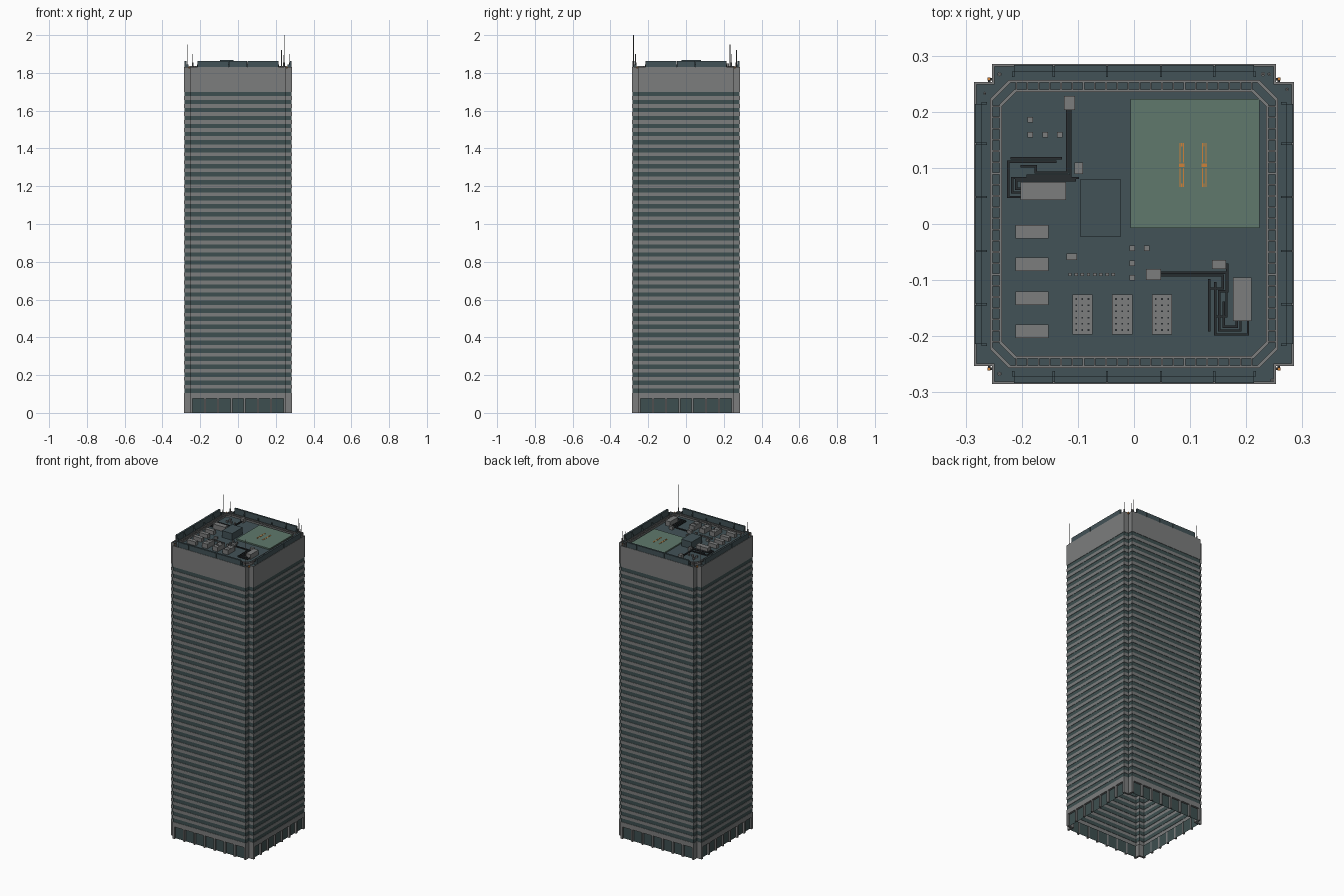
import bpy, bmesh, math
from mathutils import Vector, Matrix

if "Cube" in bpy.data.objects:
    bpy.data.objects.remove(bpy.data.objects["Cube"])


def material(name, c):
    m = bpy.data.materials.new(name)
    m.diffuse_color = (*c, 1)
    m.use_nodes = True
    m.node_tree.nodes["Principled BSDF"].inputs["Base Color"].default_value = m.diffuse_color
    return m


GRAY = material("concrete gray", (0.20, 0.205, 0.205))
GLASS = material("window glass", (0.048, 0.078, 0.08))
ROOF = material("roof slate", (0.055, 0.085, 0.095))
PAD = material("pad green", (0.115, 0.19, 0.15))
ORANGE = material("marking orange", (0.62, 0.22, 0.04))
BLACK = material("pipe black", (0.022, 0.026, 0.03))

A, B = 0.285, 0.253          # outer face and notch position
DECK, TOP = 1.826, 1.832     # roof deck and rim heights


def finish(name, bm, *mats):
    me = bpy.data.meshes.new(name)
    bm.to_mesh(me)
    bm.free()
    for m in mats:
        me.materials.append(m)
    ob = bpy.data.objects.new(name, me)
    bpy.context.collection.objects.link(ob)
    return ob


def add_box(bm, x0, x1, y0, y1, z0, z1):
    m = Matrix.Translation(((x0 + x1) / 2, (y0 + y1) / 2, (z0 + z1) / 2)) @ \
        Matrix.Diagonal((abs(x1 - x0), abs(y1 - y0), abs(z1 - z0), 1))
    bmesh.ops.create_cube(bm, size=1, matrix=m)


def boxes(name, items, mat, turns=1):
    """Boxes, optionally repeated on all four sides of the tower."""
    bm = bmesh.new()
    for b in items:
        add_box(bm, *b)
    src = bm.verts[:] + bm.edges[:] + bm.faces[:]
    for k in range(1, turns):
        d = bmesh.ops.duplicate(bm, geom=src)
        bmesh.ops.rotate(bm, matrix=Matrix.Rotation(k * math.pi / 2, 3, 'Z'),
                         verts=[v for v in d["geom"] if isinstance(v, bmesh.types.BMVert)])
    return finish(name, bm, mat)


def cross(off):
    """Square plan with notched corners, moved inward by off."""
    a, b = A - off, B - off
    side = [(a, -b), (a, b), (b, b)]
    pts = []
    for k in range(4):
        c, s = round(math.cos(k * math.pi / 2)), round(math.sin(k * math.pi / 2))
        pts += [(x * c - y * s, x * s + y * c) for x, y in side]
    return pts


def octagon(r, ch):
    return [(r, -r + ch), (r, r - ch), (r - ch, r), (-r + ch, r),
            (-r, r - ch), (-r, -r + ch), (-r + ch, -r), (r - ch, -r)]


def ring(name, outer, inner, z0, z1, mat):
    bm = bmesh.new()
    loops = [[bm.verts.new((x, y, z)) for x, y in p]
             for p, z in ((outer, z0), (outer, z1), (inner, z1), (inner, z0))]
    n = len(outer)
    for k in range(4):
        p, q = loops[k], loops[(k + 1) % 4]
        for i in range(n):
            j = (i + 1) % n
            bm.faces.new((p[i], p[j], q[j], q[i]))
    return finish(name, bm, mat)


# --- tower shell: hollow, open below, striped by floor ---
profile = [(0, .012), (.075, .012, 1), (.075, 0, 0), (.105, 0, 0)]
bands, z0, z1 = 38, .105, 1.70
pitch = (z1 - z0) / (bands - .46)
for k in range(bands):
    lo = z0 + k * pitch
    hi = lo + pitch * .54
    profile += [(lo, .002, 0), (hi, .002, 1), (hi, 0, 0)]
    profile.append((lo + pitch if k < bands - 1 else TOP, 0, 0))
bm = bmesh.new()
prev = None
for row in profile:
    cur = [bm.verts.new((x, y, row[0])) for x, y in cross(row[1])]
    if prev:
        for i in range(12):
            j = (i + 1) % 12
            f = bm.faces.new((prev[i], prev[j], cur[j], cur[i]))
            f.material_index = row[2]
            if row[0] == .075 and i % 3:      # notch walls are solid at street level
                f.material_index = 0
    prev = cur
finish("tower_shell", bm, GRAY, GLASS)

# --- street level columns and corner piers ---
w = 0.245
cols = [(-w + 2 * w * k / 7 - .005, -w + 2 * w * k / 7 + .005, -A, -A + .014, 0, .075) for k in range(1, 7)]
cols += [(s * .2405, s * B, -A, -.241, 0, .075) for s in (-1, 1)]
boxes("street_columns", cols, GRAY, 4)

# --- roof deck and rims ---
bm = bmesh.new()
bm.faces.new([bm.verts.new((x, y, DECK)) for x, y in cross(.001)])
finish("roof_deck", bm, ROOF)
ring("roof_edge_rim", cross(0), cross(.004), DECK, TOP, GRAY)
ring("track_outer_rail", octagon(.257, .034), octagon(.252, .032), DECK, 1.836, GRAY)
ring("track_inner_rail", octagon(.240, .027), octagon(.235, .025), DECK, 1.836, GRAY)
bars = [(-.21 + .02 * k - .0015, -.21 + .02 * k + .0015, -.253, -.238, DECK, 1.834) for k in range(22)]
boxes("track_cross_bars", bars, GRAY, 4)

# --- parapet screens on each side, with seams and braces ---
cuts = [-.215, -.143, -.048, .048, .143, .215]
screens = [(a + .001, b - .001, -.283, -.272, DECK, 1.863) for a, b in zip(cuts, cuts[1:])]
boxes("parapet_screens", screens, ROOF, 4)
boxes("screen_braces", [(x - .002, x + .002, -.272, -.262, DECK, 1.845) for x in cuts], ROOF, 4)

# --- helipad with markings ---
boxes("landing_pad", [(-.006, .224, -.007, .223, DECK, 1.834)], PAD)
marks = []
for x in (.085, .125):
    marks += [(x + s * .003 - .001, x + s * .003 + .001, .105 + t - .017, .105 + t + .017, 1.834, 1.835)
              for s in (-1, 1) for t in (-.022, .022)]
    marks += [(x - .005, x + .005, .102, .108, 1.834, 1.835)]
    marks += [(x - .001, x + .001, .105 + t - .003, .105 + t + .003, 1.834, 1.835) for t in (-.036, .036)]
boxes("pad_markings", marks, ORANGE)

# --- roof equipment ---
boxes("lift_house", [(-.095, -.024, -.023, .08, DECK, 1.868)], ROOF)
gear = [(-.202, -.121, .043, .075, DECK, 1.856), (.176, .209, -.173, -.095, DECK, 1.856),
        (.021, .048, -.1, -.08, DECK, 1.846), (.139, .164, -.08, -.064, DECK, 1.846),
        (-.125, -.105, .203, .228, DECK, 1.85), (-.106, -.091, .089, .11, DECK, 1.846),
        (-.12, -.102, -.064, -.053, DECK, 1.84)]
gear += [(-.211, -.152, y - .012, y + .012, DECK, 1.85) for y in (-.014, -.072, -.132, -.191)]
coolers = (-.092, -.021, .05)
gear += [(x - .018, x + .018, -.197, -.126, DECK, 1.854) for x in coolers]
boxes("plant_units", gear, GRAY)
vents = [(-.185, .186), (-.185, .159), (-.158, .159), (-.132, .159),
         (-.003, -.043), (.023, -.043), (-.003, -.07), (-.003, -.096)]
boxes("small_vents", [(x - .005, x + .005, y - .005, y + .005, DECK, 1.838) for x, y in vents], GRAY)
boxes("cooler_fans", [(x + i * .011 - .0015, x + i * .011 + .0015, y - .0015, y + .0015, 1.854, 1.8555)
                      for x in coolers for i in (-1, 0, 1)
                      for y in [-.189 + .0111 * j for j in range(6)]], BLACK)
boxes("valve_row", [(-.117 + .011 * k, -.111 + .011 * k, -.093, -.087, DECK, 1.836) for k in range(8)], GRAY)


# --- dark pipe runs ---
def pipes(name, runs, r=.002, z=1.834):
    items = []
    for run in runs:
        for (x0, y0), (x1, y1) in zip(run, run[1:]):
            items.append((min(x0, x1) - r, max(x0, x1) + r, min(y0, y1) - r, max(y0, y1) + r, z - r, z + r))
    return boxes(name, items, BLACK)


pipes("west_pipes", [
    [(-.119, .205), (-.119, .092), (-.175, .092), (-.175, .103), (-.2, .103)],
    [(-.113, .205), (-.113, .086), (-.19, .086)],
    [(-.1, .082), (-.217, .082), (-.217, .056), (-.2, .056)],
    [(-.105, .078), (-.21, .078), (-.21, .063), (-.2, .063)],
    [(-.13, .117), (-.218, .117)],
    [(-.14, .111), (-.224, .111), (-.224, .048), (-.2, .048)]])
pipes("east_pipes", [
    [(.048, -.087), (.165, -.087), (.165, -.165), (.145, -.165), (.145, -.105)],
    [(.048, -.092), (.158, -.092), (.158, -.115), (.134, -.115), (.134, -.19)],
    [(.166, -.072), (.166, -.12), (.152, -.12), (.152, -.19), (.19, -.19), (.19, -.173)],
    [(.134, -.1), (.134, -.185)],
    [(.145, -.165), (.145, -.197), (.203, -.197), (.203, -.173)],
    [(.16, -.14), (.16, -.183), (.183, -.183), (.183, -.173)]])

# --- antennas ---
bm = bmesh.new()
for x, y, top, r in [(.246, -.278, 2.0, .0014), (-.266, .233, 1.95, .0014), (.23, .267, 1.92, .002),
                     (.241, .267, 1.895, .0016), (-.24, .267, 1.90, .002), (-.24, -.267, 1.90, .002),
                     (.273, .24, 1.90, .0016)]:
    for h, rad in ((top, r), (DECK + .03, r * 2)):
        bmesh.ops.create_cone(bm, cap_ends=True, segments=6, radius1=rad, radius2=rad, depth=h - DECK,
                              matrix=Matrix.Translation((x, y, (h + DECK) / 2)))
finish("antennas", bm, GRAY)

# --- corner warning lamps in the notches ---
boxes("lamp_brackets", [(.250, .258, .256, .260, 1.822, 1.828), (.256, .260, .250, .258, 1.822, 1.828)], BLACK, 4)
boxes("warning_lamps", [(.256, .261, .256, .261, 1.822, 1.834)], ORANGE, 4)
